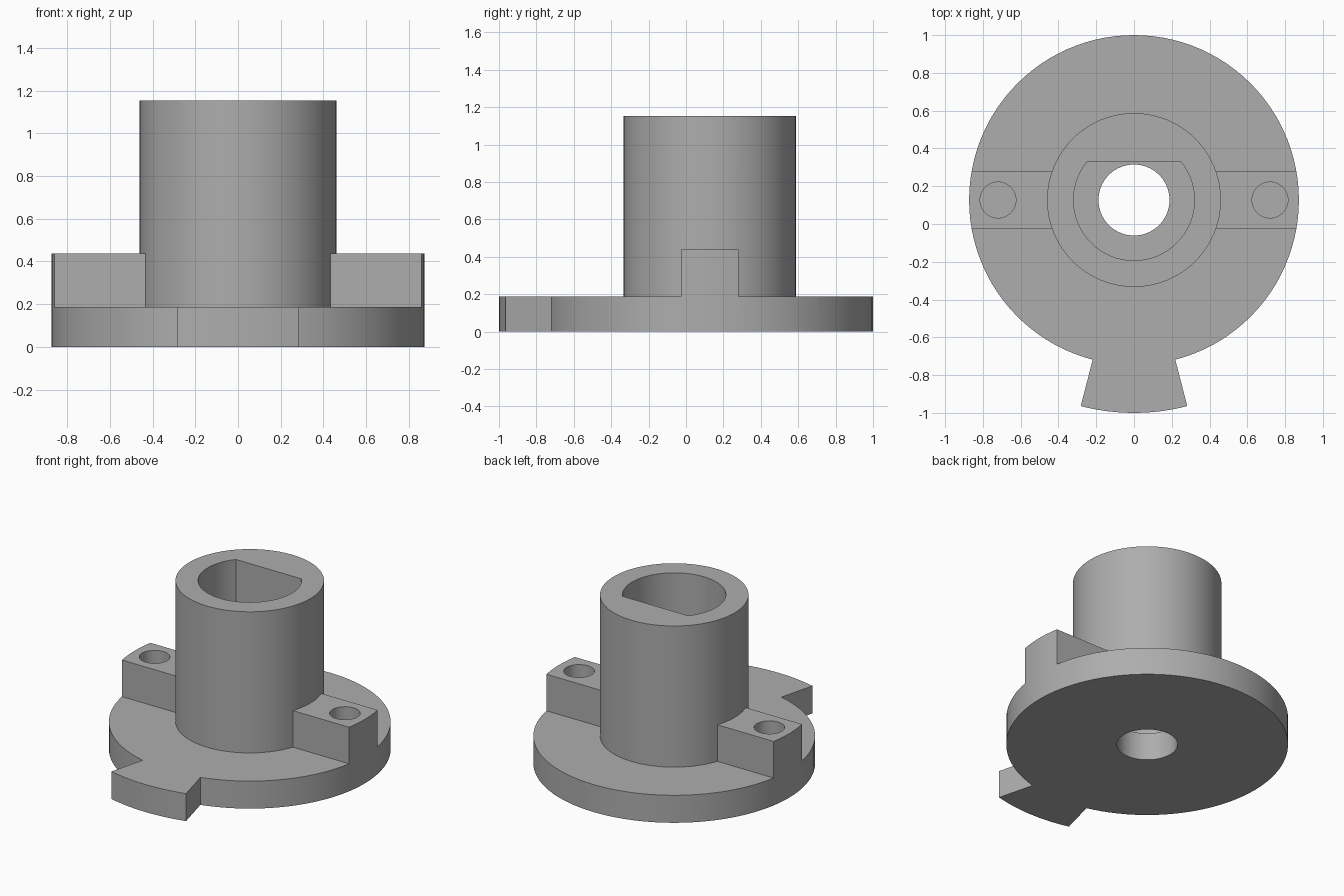
import bpy, bmesh, math

if "Cube" in bpy.data.objects:
    bpy.data.objects.remove(bpy.data.objects["Cube"])

CY = 0.127                      # y of the main axis
DISC_R, TAB_R = 0.873, 1.127
TAB_HALF = math.radians(14.5)
BASE_H, BOSS_H, TOP = 0.188, 0.438, 1.153

grey = bpy.data.materials.new("grey plastic")
grey.diffuse_color = (0.42, 0.42, 0.42, 1)
grey.use_nodes = True
grey.node_tree.nodes["Principled BSDF"].inputs["Base Color"].default_value = grey.diffuse_color


def arc(r, a0, a1, n):
    """Points on an arc about the main axis, both ends included."""
    return [(r * math.cos(a0 + (a1 - a0) * i / n),
             CY + r * math.sin(a0 + (a1 - a0) * i / n)) for i in range(n + 1)]


def circle(r, n=96, x=0):
    return [(px + x, py) for px, py in arc(r, 0, 2 * math.pi, n)[:-1]]


def rect(x, y0, y1):
    return [(-x, y0), (x, y0), (x, y1), (-x, y1)]


def prism(name, outline, z0, z1):
    """Extrude a closed outline from z0 to z1."""
    bm = bmesh.new()
    face = bm.faces.new([bm.verts.new((x, y, z0)) for x, y in outline])
    up = bmesh.ops.extrude_face_region(bm, geom=[face])
    bmesh.ops.translate(bm, vec=(0, 0, z1 - z0),
                        verts=[v for v in up["geom"] if isinstance(v, bmesh.types.BMVert)])
    bmesh.ops.recalc_face_normals(bm, faces=bm.faces)
    mesh = bpy.data.meshes.new(name)
    bm.to_mesh(mesh)
    bm.free()
    mesh.materials.append(grey)
    ob = bpy.data.objects.new(name, mesh)
    bpy.context.collection.objects.link(ob)
    return ob


def combine(target, tool, operation):
    """Apply a boolean and discard the tool."""
    mod = target.modifiers.new("cut", "BOOLEAN")
    mod.operation, mod.object, mod.solver = operation, tool, "EXACT"
    bpy.context.view_layer.objects.active = target
    bpy.ops.object.modifier_apply(modifier=mod.name)
    bpy.data.objects.remove(tool)


# Base slab, hub and cross bar, trimmed to the disc outline with its flared tab
down = -math.pi / 2
body = prism("flanged_hub", rect(1.5, -1.5, 1.5), 0, BASE_H)
combine(body, prism("hub", circle(0.46), 0.1, TOP), "UNION")
combine(body, prism("boss_bar", rect(1.2, -0.027, 0.281), 0.1, BOSS_H), "UNION")
outline = (arc(DISC_R, down + TAB_HALF, down + 2 * math.pi - TAB_HALF, 96)
           + arc(TAB_R, down - TAB_HALF, down + TAB_HALF, 12))
combine(body, prism("outline", outline, -0.2, 1.4), "INTERSECT")

# D-shaped bore with a flat at the back, and the smaller through hole
flat = math.asin(0.203 / 0.32)
combine(body, prism("d_bore", arc(0.32, math.pi - flat, 2 * math.pi + flat, 72),
                    BASE_H, 1.4), "DIFFERENCE")
combine(body, prism("through_hole", circle(0.188, 64), -0.2, 0.5), "DIFFERENCE")

# Blind screw holes in the two bosses
for side in (-1, 1):
    combine(body, prism("screw_hole", circle(0.095, 48, side * 0.72), BASE_H, 0.6),
            "DIFFERENCE")

bpy.ops.object.select_all(action="DESELECT")
body.select_set(True)
bpy.context.view_layer.objects.active = body
bpy.ops.object.shade_smooth_by_angle(angle=math.radians(30))
